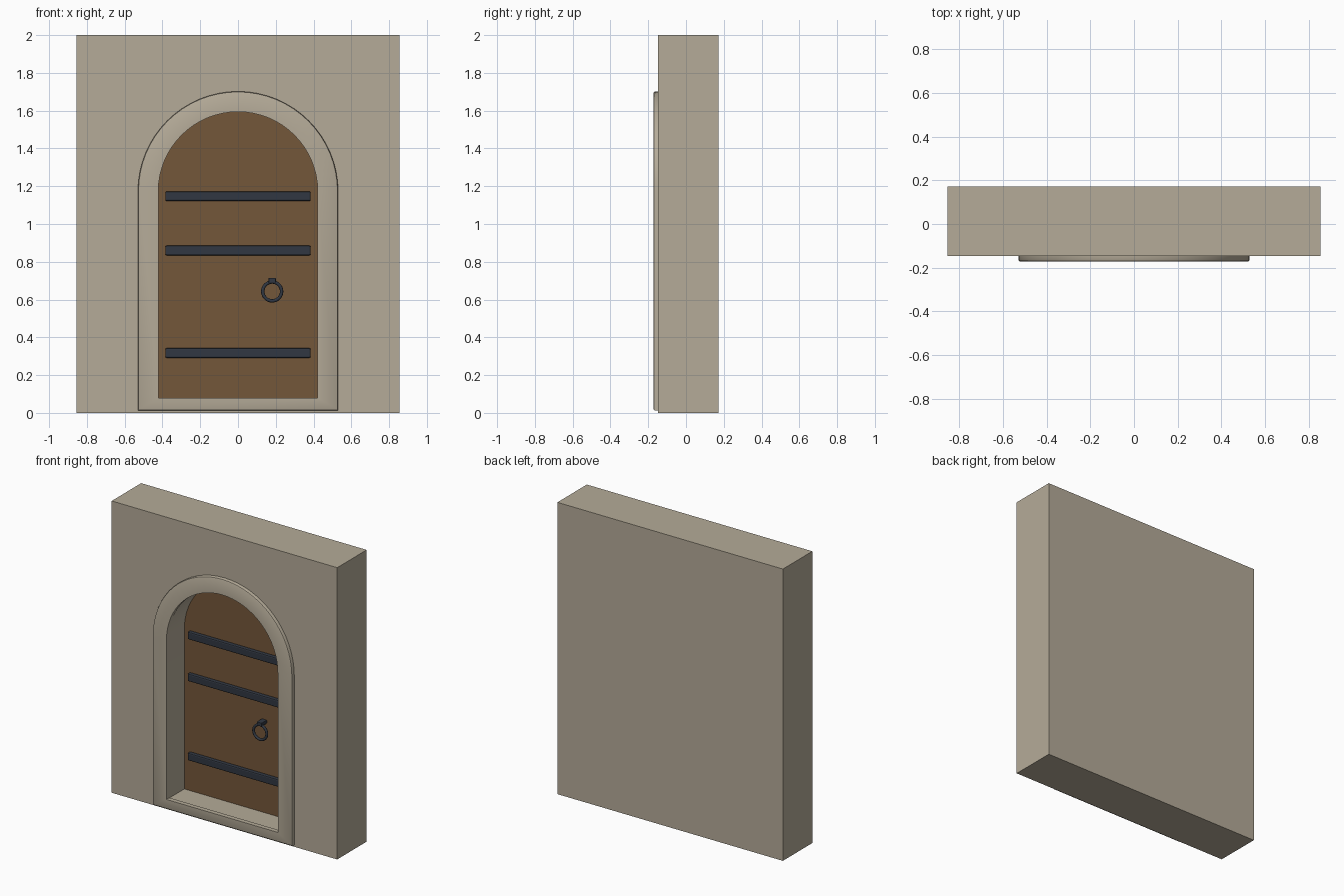
import bpy, bmesh, math

if "Cube" in bpy.data.objects:
    bpy.data.objects.remove(bpy.data.objects["Cube"])

def mat(name, rgb):
    m = bpy.data.materials.new(name)
    m.diffuse_color = (*rgb, 1)
    m.use_nodes = True
    m.node_tree.nodes["Principled BSDF"].inputs["Base Color"].default_value = m.diffuse_color
    return m

STONE = mat("stone", (0.46, 0.406, 0.315))
WOOD = mat("wood", (0.175, 0.095, 0.042))
IRON = mat("dark_iron", (0.031, 0.039, 0.055))
SPRING = 1.172  # height where the arch starts

def arch(r, z0, n=32):
    pts = [(-r, z0), (r, z0)]
    return pts + [(r * math.cos(math.pi * i / n), SPRING + r * math.sin(math.pi * i / n))
                  for i in range(n + 1)]

def loft(name, rings, material, closed=False):
    """Join (profile, y) rings; cap the ends, or wrap round when closed."""
    bm = bmesh.new()
    loops = [[bm.verts.new((x, y, z)) for x, z in prof] for prof, y in rings]
    pairs = list(zip(loops, loops[1:]))
    if closed:
        pairs.append((loops[-1], loops[0]))
    else:
        bm.faces.new(loops[0])
        bm.faces.new(loops[-1])
    n = len(loops[0])
    for a, b in pairs:
        for i in range(n):
            j = (i + 1) % n
            bm.faces.new((a[i], a[j], b[j], b[i]))
    bmesh.ops.recalc_face_normals(bm, faces=bm.faces)
    me = bpy.data.meshes.new(name)
    bm.to_mesh(me)
    bm.free()
    ob = bpy.data.objects.new(name, me)
    bpy.context.collection.objects.link(ob)
    me.materials.append(material)
    return ob

def box(name, x, y, z, material, bevel=0.0):
    bm = bmesh.new()
    bmesh.ops.create_cube(bm, size=1)
    for v in bm.verts:
        for k, (lo, hi) in enumerate((x, y, z)):
            v.co[k] = hi if v.co[k] > 0 else lo
    if bevel:
        bmesh.ops.bevel(bm, geom=bm.edges[:], offset=bevel, segments=2,
                        profile=0.5, affect='EDGES')
    me = bpy.data.meshes.new(name)
    bm.to_mesh(me)
    bm.free()
    ob = bpy.data.objects.new(name, me)
    bpy.context.collection.objects.link(ob)
    me.materials.append(material)
    return ob

def smooth(ob, angle=30):
    bpy.ops.object.select_all(action='DESELECT')
    ob.select_set(True)
    bpy.context.view_layer.objects.active = ob
    bpy.ops.object.shade_smooth_by_angle(angle=math.radians(angle))

# wall with a blind arched recess
wall = box("wall", (-0.855, 0.855), (-0.147, 0.172), (0, 2), STONE)
cutter = loft("recess_cutter", [(arch(0.425, 0.075), -0.3), (arch(0.425, 0.075), 0.05)], STONE)
mod = wall.modifiers.new("recess", 'BOOLEAN')
mod.operation = 'DIFFERENCE'
mod.solver = 'EXACT'
mod.object = cutter
bpy.context.view_layer.objects.active = wall
bpy.ops.object.modifier_apply(modifier=mod.name)
bpy.data.objects.remove(cutter)

# raised stone surround with a softened outer edge
surround = loft("door_surround", [
    (arch(0.53, 0.012), -0.14), (arch(0.53, 0.012), -0.163),
    (arch(0.527, 0.015), -0.169), (arch(0.521, 0.021), -0.172),
    (arch(0.422, 0.079), -0.172), (arch(0.422, 0.079), -0.14)], STONE, closed=True)

# door panel at the back of the recess
door = loft("door", [(arch(0.427, 0.073), 0.026), (arch(0.427, 0.073), 0.06)], WOOD)
for ob in (wall, surround):
    smooth(ob)

# iron straps
for i, z in enumerate((0.317, 0.86, 1.147)):
    box(f"strap_{i + 1}", (-0.385, 0.385), (0.0, 0.032), (z - 0.026, z + 0.026), IRON, 0.008)

# ring handle and its mount
box("handle_mount", (0.162, 0.2), (-0.03, 0.03), (0.69, 0.714), IRON, 0.003)
bpy.ops.mesh.primitive_torus_add(major_radius=0.05, minor_radius=0.009, major_segments=32,
                                 minor_segments=10, location=(0.181, -0.018, 0.643),
                                 rotation=(math.pi / 2, 0, 0))
ring = bpy.context.object
ring.name = "handle_ring"
ring.data.materials.append(IRON)
smooth(ring, 60)
